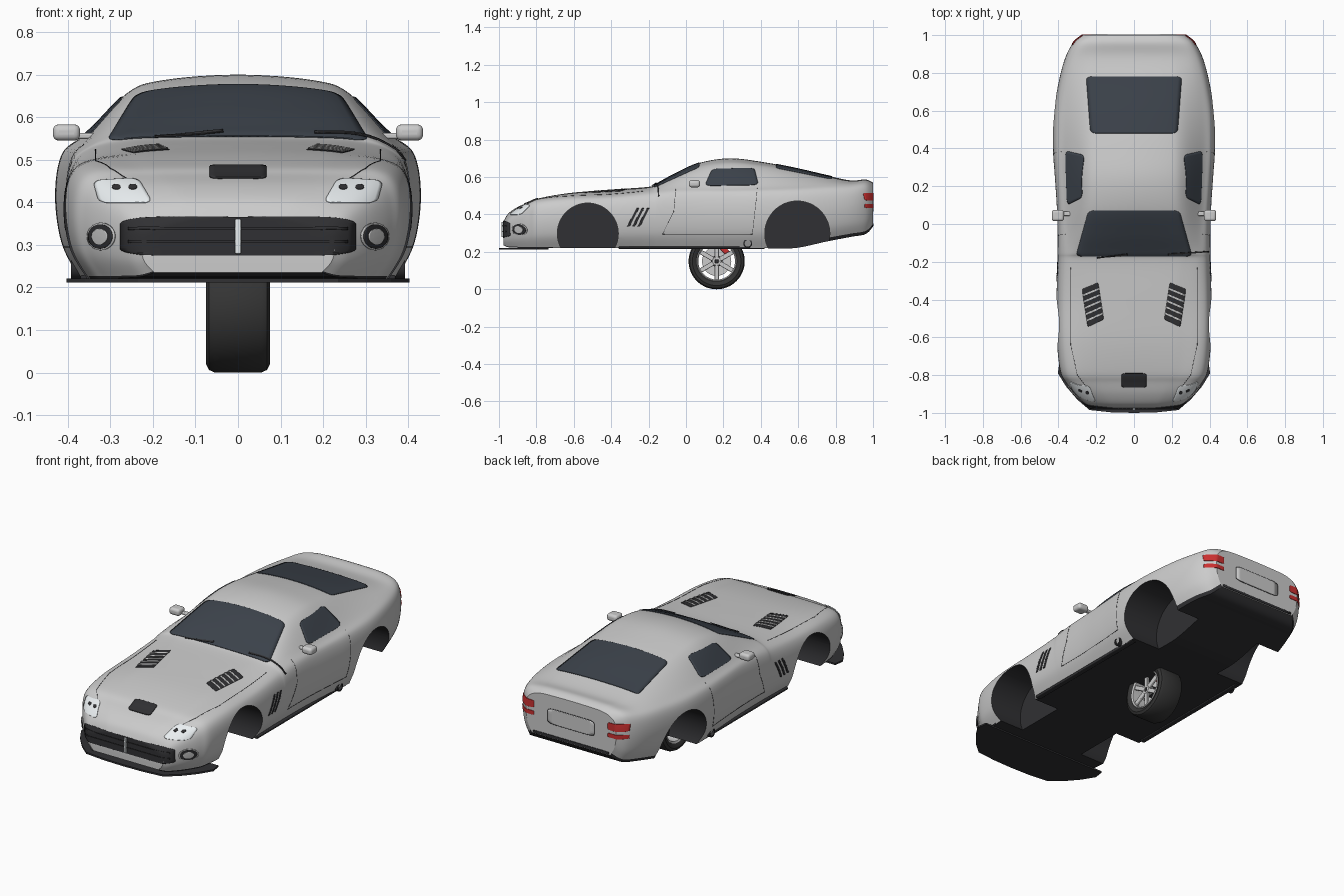
import bpy, math
from mathutils import Vector
from mathutils.bvhtree import BVHTree
import bmesh

if "Cube" in bpy.data.objects:
    bpy.data.objects.remove(bpy.data.objects["Cube"])


def material(name, *rgb):
    m = bpy.data.materials.new(name)
    m.diffuse_color = (*rgb, 1)
    m.use_nodes = True
    m.node_tree.nodes["Principled BSDF"].inputs["Base Color"].default_value = m.diffuse_color
    return m


PAINT = material("silver_paint", .60, .60, .63)
DARK = material("dark_trim", .03, .03, .033)
GLASS = material("tinted_glass", .045, .055, .07)
RED = material("red_lens", .6, .03, .03)
LENS = material("clear_lens", .82, .86, .88)
RUBBER = material("rubber", .035, .035, .035)


def smooth(ob, angle=35):
    bpy.ops.object.select_all(action='DESELECT')
    ob.select_set(True)
    bpy.context.view_layer.objects.active = ob
    bpy.ops.object.shade_smooth_by_angle(angle=math.radians(angle))


def make(name, verts, faces, *mats):
    me = bpy.data.meshes.new(name)
    me.from_pydata(verts, [], faces)
    for m in mats:
        me.materials.append(m)
    bm = bmesh.new()
    bm.from_mesh(me)
    bmesh.ops.recalc_face_normals(bm, faces=bm.faces)
    bm.to_mesh(me)
    bm.free()
    ob = bpy.data.objects.new(name, me)
    bpy.context.collection.objects.link(ob)
    return ob


def loft(name, rings, *mats, wrap=False):
    n, r = len(rings[0]), len(rings)
    faces = [(i * n + j, i * n + (j + 1) % n, (i + 1) % r * n + (j + 1) % n, (i + 1) % r * n + j)
             for i in range(r if wrap else r - 1) for j in range(n)]
    if not wrap:
        faces += [tuple(range(n)), tuple(range((r - 1) * n, r * n))]
    return make(name, [p for ring in rings for p in ring], faces, *mats)


def lathe(name, profile, y, z, mat, wrap=False, n=48):
    rings = [[(x, y + r * math.cos(k * math.tau / n), z + r * math.sin(k * math.tau / n))
              for k in range(n)] for x, r in profile]
    ob = loft(name, rings, mat, wrap=wrap)
    smooth(ob)
    return ob


def box(name, loc, size, mat, bevel=.004, rot=0):
    bpy.ops.mesh.primitive_cube_add(size=1, location=loc, rotation=(rot, 0, 0))
    ob = bpy.context.object
    ob.name, ob.scale = name, size
    bpy.ops.object.transform_apply(location=False, rotation=False, scale=True)
    b = ob.modifiers.new("bevel", 'BEVEL')
    b.width, b.segments = bevel, 4
    ob.data.materials.append(mat)
    smooth(ob)
    return ob


def curve(pts, n):
    P = [Vector(p) for p in [pts[0], *pts, pts[-1]]]
    out = []
    for i in range(1, len(pts)):
        a, b, c, d = P[i - 1:i + 3]
        for k in range(n):
            t = k / n
            out.append(b + (c - a) * (t / 2) + (2 * a - 5 * b + 4 * c - d) * (t * t / 2)
                       + (3 * b - a - 3 * c + d) * (t ** 3 / 2))
    return out + [P[-1]]


# Body: y, floor z, half width, shoulder half width, shoulder z, roof half width, top z
stations = [
    (-.975, .235, .228, .19, .34, .13, .365), (-.95, .225, .265, .215, .385, .15, .405),
    (-.90, .222, .315, .26, .425, .18, .440), (-.84, .22, .360, .305, .457, .21, .465),
    (-.78, .22, .390, .33, .480, .235, .488), (-.62, .22, .408, .35, .495, .25, .515),
    (-.40, .22, .410, .355, .502, .25, .533), (-.20, .22, .405, .35, .522, .27, .548),
    (-.15, .22, .405, .345, .535, .28, .568), (-.05, .22, .405, .348, .546, .272, .622),
    (.08, .22, .408, .354, .55, .263, .678), (.235, .22, .418, .360, .552, .262, .700),
    (.40, .22, .429, .366, .554, .26, .682), (.58, .22, .426, .36, .557, .255, .648),
    (.75, .255, .399, .34, .56, .25, .609), (.88, .28, .364, .312, .56, .235, .582),
    (.96, .295, .322, .278, .565, .21, .587), (1.0, .335, .275, .235, .55, .19, .570)]


def section(s):
    y, zb, w, ws, zs, wr, zt = s
    h, c = zs - zb, zt - zs
    half = [(.865 * w, zb), (.965 * w, zb + .25 * h), (w, zb + .58 * h), (.965 * w, zb + .87 * h),
            (ws, zs), (wr, zs + .70 * c), (wr * .68, zs + .91 * c)]
    pts = half + [(0, zt)] + [(-x, z) for x, z in reversed(half)]
    return [(p[0], y, p[1]) for p in curve(pts, 6)]


body = loft("body", [section(s) for s in curve(stations, 6)], PAINT, DARK)
N = len(section(stations[0]))
rows = (len(body.data.polygons) - 2) // N
for p in body.data.polygons[:rows * N]:
    j, y = p.index % N, p.center.y
    k = min(j, N - 2 - j)
    if j == N - 1 or (y > .72 and k < 2) or (y < -.72 and k < 1):
        p.material_index = 1
bm = bmesh.new()
bm.from_mesh(body.data)
bvh = BVHTree.FromBMesh(bm)
bm.free()

# Wheel arches with dark liners
for y, r in ((-.525, .163), (.595, .174)):
    for s in (1, -1):
        cut = lathe("arch_cutter", [(.2 * s, r), (.5 * s, r)], y, .298, DARK, n=64)
        m = body.modifiers.new("arch", 'BOOLEAN')
        m.operation, m.object, m.solver, m.material_mode = 'DIFFERENCE', cut, 'EXACT', 'TRANSFER'
        bpy.context.view_layer.objects.active = body
        bpy.ops.object.modifier_apply(modifier="arch")
        bpy.data.objects.remove(cut)
smooth(body, 32)

RAYS = {'top': lambda a, b: ((a, b, 2), (0, 0, -1)), 'front': lambda a, b: ((a, -2, b), (0, 1, 0)),
        'back': lambda a, b: ((a, 2, b), (0, -1, 0)), 'side': lambda a, b: ((2, a, b), (-1, 0, 0))}


def patch(name, quads, axis, mat, rnd=0.0, lift=.001, n=10, mirror=False, thick=.004):
    """Rounded four-cornered panels projected onto the body."""
    verts, faces = [], []
    for q in quads:
        q = [Vector(c) for c in q]
        for s in ((1, -1) if mirror else (1,)):
            base = len(verts)
            for i in range(n + 1):
                v = -math.cos(math.pi * i / n)
                e = max(0, (abs(v) - 1 + rnd) / rnd) if rnd else 0
                w = max(.05, 1 - rnd * (1 - math.sqrt(max(0, 1 - e * e))))
                for j in range(n + 1):
                    u, t = (w * (2 * j / n - 1) + 1) / 2, (v + 1) / 2
                    a, b = q[0].lerp(q[1], u).lerp(q[3].lerp(q[2], u), t)
                    o, d = RAYS[axis](a, b)
                    hit, nor, _, _ = bvh.ray_cast(Vector(o), Vector(d))
                    if hit is None:
                        hit, nor, _, _ = bvh.find_nearest(Vector(o) + Vector(d) * 1.3)
                    p = hit + nor * lift
                    verts.append((p.x * s, p.y, p.z))
            faces += [(base + i * (n + 1) + j, base + i * (n + 1) + j + 1,
                       base + (i + 1) * (n + 1) + j + 1, base + (i + 1) * (n + 1) + j)
                      for i in range(n) for j in range(n)]
    ob = make(name, verts, faces, mat)
    m = ob.modifiers.new("thickness", 'SOLIDIFY')
    m.thickness, m.offset = thick, 0
    smooth(ob)
    return ob


def rect(x0, x1, z0, z1):
    return [(x0, z0), (x1, z0), (x1, z1), (x0, z1)]


def seam(name, pts, axis, width=.002, lift=.0, mirror=True, thick=.002):
    quads = []
    for a, b in zip(pts, pts[1:]):
        a, b = Vector(a), Vector(b)
        o = Vector((a.y - b.y, b.x - a.x)).normalized() * width / 2
        quads.append([a - o, b - o, b + o, a + o])
    return patch(name, quads, axis, DARK, lift=lift, mirror=mirror, thick=thick)


# Glass
patch("windshield", [[(-.308, -.172), (.308, -.172), (.24, .072), (-.24, .072)]], 'top', GLASS, .15, n=28)
patch("rear_window", [[(-.23, .48), (.23, .48), (.253, .78), (-.253, .78)]], 'top', GLASS, .12, n=24)
patch("side_windows", [[(.1, .552), (.388, .557), (.365, .648), (.14, .642)]], 'side', GLASS, .3, n=20, mirror=True)
seam("left_wiper", [(-.195, -.178), (-.035, -.158)], 'top', .007, .006, False, .004)
seam("right_wiper", [(.18, -.158), (.39, -.146)], 'top', .007, .005, False, .004)

# Hood vents, scoop and shut lines
vent = [Vector(p) for p in ((.245, -.545), (.16, -.505), (.19, -.31), (.275, -.345))]
patch("hood_vents", [vent], 'top', DARK, .1, mirror=True, lift=0, thick=.003)
slats = []
for k in range(1, 6):
    lo, hi = k / 6 - .025, k / 6 + .025
    slats.append([vent[0].lerp(vent[3], lo), vent[1].lerp(vent[2], lo),
                  vent[1].lerp(vent[2], hi), vent[0].lerp(vent[3], hi)])
patch("hood_louvers", slats, 'top', PAINT, lift=.003, n=4, mirror=True, thick=.002)
patch("hood_scoop", [rect(-.067, .067, -.865, -.79)], 'top', DARK, .3, lift=.002)
seam("hood_lines", [(.335, -.23), (.335, -.64), (.30, -.80), (.24, -.88)], 'top')

# Nose: grille, bars, headlights, fog lights, splitter
patch("grille", [rect(-.275, .275, .275, .365)], 'front', DARK, .35, n=30)
patch("grille_slats", [rect(-.255, .255, z, z + .006) for z in (.305, .335)], 'front', DARK, lift=.005, n=24)
box("grille_bar", (0, -.980, .32), (.014, .012, .082), LENS, .003)
patch("headlights", [[(.20, .398), (.325, .398), (.34, .45), (.235, .456)]], 'front', LENS, .4, n=14, mirror=True)
patch("headlight_bulbs", [rect(.237, .257, .428, .440), rect(.275, .295, .428, .440)], 'front',
      DARK, .9, lift=.003, mirror=True, thick=.002)
for name, r, mat, lift in (("fog_rim", .032, PAINT, .002), ("fog_ring", .028, DARK, .004), ("fog_lens", .018, PAINT, .006)):
    patch(name, [rect(.32 - r, .32 + r, .32 - r, .32 + r)], 'front', mat, 1, lift, n=18, mirror=True)
edge = [(.395, -.735), (.403, -.79), (.36, -.86), (.30, -.93), (.235, -.985), (.12, -.997), (0, -1)]
edge += [(-x, y) for x, y in reversed(edge[:-1])]
loft("front_splitter", [[(x, y, z) for x, y in edge] for z in (.212, .221)], DARK)

# Sides: slashed vents, door seams, sills, exhausts, mirrors
patch("fender_vents", [[(-.316 + d, .335), (-.302 + d, .335), (-.251 + d, .433), (-.265 + d, .433)]
                       for d in (0, .028, .056)], 'side', DARK, .2, mirror=True, thick=.003)
seam("door_seams", [(-.055, .535), (-.065, .417), (-.125, .295), (.355, .295), (.382, .54)], 'side')
for s in (1, -1):
    side = "right_" if s > 0 else "left_"
    box(side + "sill", (.355 * s, .03, .222), (.03, .78, .014), DARK)
    lathe(side + "exhaust", [(x * s, r) for x, r in ((.28, .024), (.392, .024), (.392, .017), (.35, .017))],
          .33, .245, DARK, n=24)
    box(side + "mirror", (.403 * s, .045, .564), (.064, .06, .038), PAINT, .014)
    box(side + "mirror_arm", (.345 * s, .055, .556), (.07, .024, .014), PAINT, .005)

# Tail: lamps, plate recess, deck slit, lower trim
patch("tail_lights", [rect(.225, .325, .475, .515), rect(.225, .325, .435, .457)], 'back', RED, .3, n=16, mirror=True)
patch("plate_frame", [rect(-.143, .143, .412, .498)], 'back', DARK, .3, lift=.0, thick=.002)
patch("plate_panel", [rect(-.14, .14, .415, .495)], 'back', PAINT, .3, thick=.002)
patch("rear_lower_trim", [rect(-.23, .23, .338, .352)], 'back', DARK, .2, lift=.001)

# Single spare wheel under the floor
WY, WZ = .164, .15
tyre = [(.062, .106), (.072, .118), (.075, .13), (.068, .144), (.055, .15)]
lathe("tyre", tyre + [(-x, r) for x, r in reversed(tyre)], WY, WZ, RUBBER, wrap=True, n=64)
lathe("rim_barrel", [(.066, .108), (.07, .104), (.062, .098), (-.062, .098), (-.066, .108)], WY, WZ, PAINT, wrap=True)
lathe("brake_disc", [(-.012, .078), (.004, .078)], WY, WZ, PAINT)
lathe("axle_back", [(-.05, .03), (.03, .03)], WY, WZ, DARK)
lathe("wheel_hub", [(.01, .027), (.052, .027), (.058, .022), (.058, .012), (.052, .011)], WY, WZ, PAINT)
lathe("hub_cap", [(.05, .011), (.057, .009)], WY, WZ, DARK)
for k in range(6):
    a = k * math.tau / 6 + math.pi / 2
    box("spoke", (.05, WY + .062 * math.cos(a), WZ + .062 * math.sin(a)), (.016, .082, .024), PAINT, .004, a)
box("brake_caliper", (.012, WY + .05, WZ + .052), (.035, .028, .06), RED, .005, math.radians(45))
